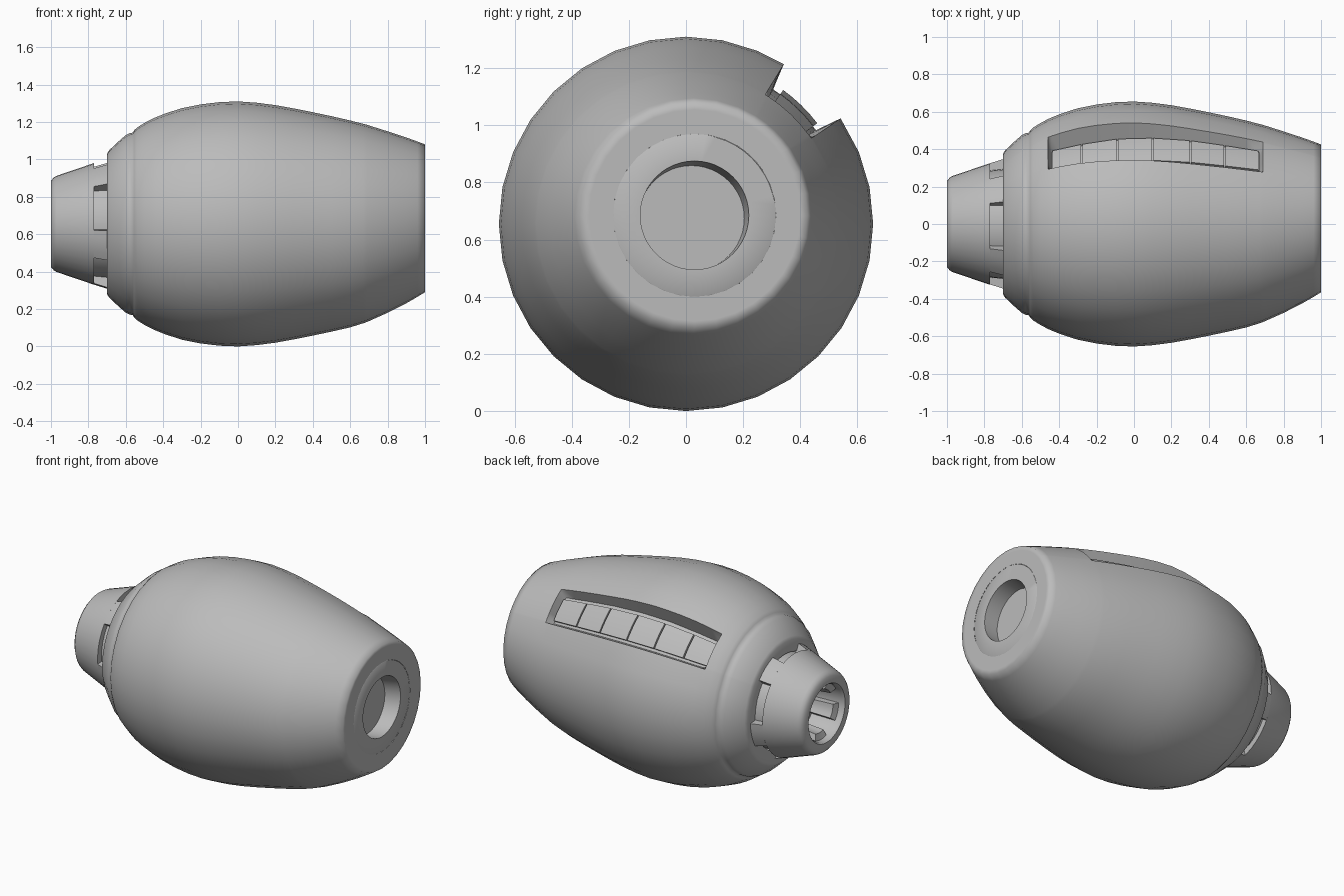
import bpy, bmesh, math

if "Cube" in bpy.data.objects:
    bpy.data.objects.remove(bpy.data.objects["Cube"])

AXIS_Z = 0.655
grey = bpy.data.materials.new("neutral grey")
grey.diffuse_color = (0.5, 0.5, 0.5, 1)
grey.use_nodes = True
grey.node_tree.nodes["Principled BSDF"].inputs["Base Color"].default_value = grey.diffuse_color


def drift(x):
    """Sideways and upward drift of the cross-section near the blunt end."""
    return 0.03 * max(0, (x - 0.6) / 0.4) ** 1.6


def place(x, r, deg):
    a = math.radians(deg)
    d = drift(x)
    return (x, d + r * math.cos(a), AXIS_Z + d + r * math.sin(a))


def finish(name, bm, smooth=40):
    bmesh.ops.remove_doubles(bm, verts=bm.verts, dist=1e-5)
    bmesh.ops.recalc_face_normals(bm, faces=bm.faces)
    me = bpy.data.meshes.new(name)
    bm.to_mesh(me)
    bm.free()
    me.materials.append(grey)
    ob = bpy.data.objects.new(name, me)
    bpy.context.collection.objects.link(ob)
    bpy.ops.object.select_all(action='DESELECT')
    ob.select_set(True)
    bpy.context.view_layer.objects.active = ob
    bpy.ops.object.shade_smooth_by_angle(angle=math.radians(smooth))
    return ob


def sweep(bm, profile, angles, closed=True, radius=None):
    """Sweep an (x, r) profile around the long axis."""
    grid = [[bm.verts.new(place(x, radius(x, r, a) if radius else r, a)) for a in angles]
            for x, r in profile]
    n = len(angles)
    for p, q in zip(grid, grid[1:]):
        for j in range(n if closed else n - 1):
            k = (j + 1) % n
            bm.faces.new((p[j], p[k], q[k], q[j]))
    return grid


def full(n):
    return [360 * i / n for i in range(n)]


def interp(points, x):
    for (x0, r0), (x1, r1) in zip(points, points[1:]):
        if x0 <= x <= x1:
            return r0 + (r1 - r0) * (x - x0) / (x1 - x0)
    return points[-1][1]


# barrel shell with a recessed slot at the upper back
SHELL = [(-0.54, 0.515), (-0.5, 0.54), (-0.46, 0.561), (-0.44, 0.57), (-0.39, 0.59), (-0.3, 0.619),
         (-0.2, 0.639), (-0.1, 0.651), (0, 0.655), (0.1, 0.648), (0.2, 0.635), (0.3, 0.617),
         (0.4, 0.597), (0.5, 0.576), (0.6, 0.553), (0.67, 0.533), (0.69, 0.527), (0.8, 0.485),
         (0.9, 0.443), (0.96, 0.415), (1, 0.395)]
STRIP = [(-0.45, 0.49), (-0.28, 0.537), (-0.09, 0.573), (0.1, 0.579), (0.3, 0.562),
         (0.48, 0.53), (0.68, 0.487)]
NOSE_RIM = [(-0.7, 0.30), (-0.7, 0.375), (-0.69, 0.393), (-0.64, 0.44), (-0.6, 0.475),
            (-0.58, 0.485), (-0.562, 0.488), (-0.556, 0.5)]
END_RIM = [(1, 0.37), (1, 0.285)]


def shell_radius(x, r, a):
    if 35 < a < 58 and -0.45 < x < 0.68:
        return interp(STRIP, x) - 0.02
    return r


angles = [a for a in full(32) if not 33 < a < 60] + [34.3, 35.8, 41, 46.5, 52, 57, 58.5]
bm = bmesh.new()
sweep(bm, NOSE_RIM + SHELL + END_RIM, sorted(angles), radius=shell_radius)
finish("barrel_shell", bm, 75)

# raised end ring with a round recess
bm = bmesh.new()
g = sweep(bm, [(0.99, 0.285), (0.9985, 0.285), (1.0, 0.283), (1.0, 0.19), (0.9, 0.185)], full(48))
bm.faces.new(g[-1])
finish("end_ring", bm)

# six tiles lying in the slot
cuts = [-0.44, -0.28, -0.09, 0.1, 0.3, 0.485, 0.67]
bm = bmesh.new()
for x0, x1 in zip(cuts, cuts[1:]):
    x0, x1 = x0 + 0.004, x1 - 0.004
    top = [[bm.verts.new(place(x, interp(STRIP, x) + lift, a)) for a in (37.5, 42, 46, 50, 54)]
           for x, lift in ((x0, -0.03), (x0, 0), (x1, 0), (x1, -0.03))]
    for p, q in zip(top, top[1:]):
        for j in range(4):
            bm.faces.new((p[j], p[j + 1], q[j + 1], q[j]))
    for j in (0, 4):
        bm.faces.new([row[j] for row in top])
finish("slot_tiles", bm, 30)

# hollow tapered nose
bm = bmesh.new()
g = sweep(bm, [(-0.77, 0.28), (-0.77, 0.325), (-0.97, 0.257), (-0.985, 0.248), (-1, 0.23),
               (-1, 0.185), (-0.985, 0.175), (-0.8, 0.165)], full(40))
bm.faces.new(g[-1])
finish("nose_cone", bm, 50)

# inner core seen through the nose windows
bm = bmesh.new()
sweep(bm, [(-0.78, 0.285), (-0.68, 0.295)], full(40))
finish("nose_core", bm)

# five bridges between the nose windows, and five ribs inside the mouth
bridges, ribs = bmesh.new(), bmesh.new()
for k in range(5):
    mid = 92 + 36 + 72 * k
    arc = [mid - 14 + 7 * i for i in range(5)]
    g = sweep(bridges, [(-0.77, 0.28), (-0.77, 0.325), (-0.69, 0.35), (-0.69, 0.28)], arc, False)
    for j in (0, -1):
        bridges.faces.new([row[j] for row in g])
    arc = [mid - 18 + 9 * i for i in range(5)]
    g = sweep(ribs, [(-0.965, 0.18), (-0.95, 0.135), (-0.8, 0.12), (-0.8, 0.18)], arc, False)
    for j in (0, -1):
        ribs.faces.new([row[j] for row in g])
finish("nose_bridges", bridges)
finish("mouth_ribs", ribs)
